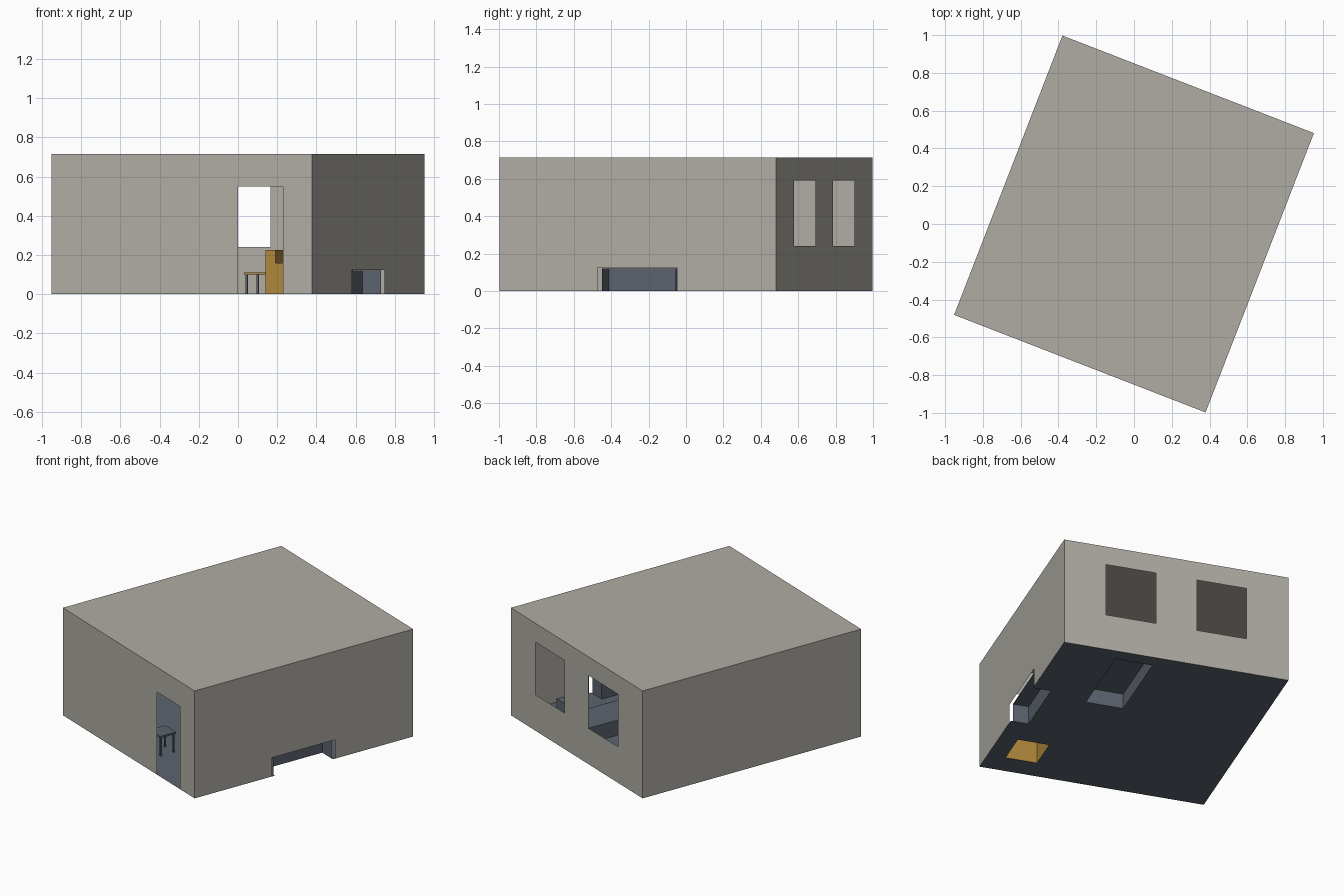
import bpy, bmesh, math
from mathutils import Matrix, Vector

cube = bpy.data.objects.get("Cube")
if cube:
    bpy.data.objects.remove(cube, do_unlink=True)

# House half sizes, height and turn on the ground
HX, HY, H = 0.714, 0.793, 0.715
TURN = Matrix.Rotation(math.radians(-21.2), 4, 'Z')


def material(name, rgb):
    m = bpy.data.materials.new(name)
    m.use_nodes = True
    m.diffuse_color = (*rgb, 1)
    m.node_tree.nodes["Principled BSDF"].inputs["Base Color"].default_value = (*rgb, 1)
    return m


PLASTER = material("grey plaster", (0.43, 0.415, 0.37))
SLATE = material("slate blue", (0.107, 0.127, 0.156))
GOLD = material("golden wood", (0.43, 0.245, 0.045))


def finish(name, bm, mat):
    bmesh.ops.remove_doubles(bm, verts=bm.verts, dist=0.0001)
    bm.transform(TURN)
    mesh = bpy.data.meshes.new(name)
    bm.to_mesh(mesh)
    bm.free()
    mesh.materials.append(mat)
    ob = bpy.data.objects.new(name, mesh)
    bpy.context.collection.objects.link(ob)
    return ob


def panel(name, area, holes, place, mat):
    """Thin sheet split along the hole edges, with the holes left out."""
    rects = [area] + holes
    ss = sorted({s for r in rects for s in (r[0], r[1])})
    ts = sorted({t for r in rects for t in (r[2], r[3])})
    bm = bmesh.new()
    for s0, s1 in zip(ss, ss[1:]):
        for t0, t1 in zip(ts, ts[1:]):
            s, t = (s0 + s1) / 2, (t0 + t1) / 2
            if any(a < s < b and c < t < d for a, b, c, d in holes):
                continue
            ring = [(s0, t0), (s1, t0), (s1, t1), (s0, t1)]
            bm.faces.new([bm.verts.new(place(*p)) for p in ring])
    finish(name, bm, mat)


def sweep(name, profile, along, lo, hi, mat, caps=(True, True)):
    """Bottomless piece: profile (distance, height) swept across the other axis."""
    bm = bmesh.new()

    def row(w):
        return [bm.verts.new((d, w, z) if along == 'x' else (w, d, z)) for d, z in profile]
    a, b = row(lo), row(hi)
    for i in range(len(profile) - 1):
        bm.faces.new([a[i], a[i + 1], b[i + 1], b[i]])
    for ring, cap in zip((a, b), caps):
        if cap:
            bm.faces.new(ring)
    bmesh.ops.recalc_face_normals(bm, faces=bm.faces)
    finish(name, bm, mat)


def box(name, lo, hi, mat):
    lo, hi = Vector(lo), Vector(hi)
    bm = bmesh.new()
    size = Matrix.Diagonal((*(hi - lo), 1))
    bmesh.ops.create_cube(bm, size=1, matrix=Matrix.Translation((lo + hi) / 2) @ size)
    finish(name, bm, mat)


def table(name, x0, x1, y0, y1, top, thick, leg, top_mat):
    box(name + "_top", (x0, y0, top - thick), (x1, y1, top), top_mat)
    inset = 0.006
    for i, x in enumerate((x0 + inset, x1 - inset - leg)):
        for j, y in enumerate((y0 + inset, y1 - inset - leg)):
            box(f"{name}_leg_{i}{j}", (x, y, 0), (x + leg, y + leg, top - thick), SLATE)


# Outer shell: doorway in front, two windows behind, low opening at one side
wide, deep = (-HX, HX, 0, H), (-HY, HY, 0, H)
panel("front_wall", wide, [(0.308, 0.555, 0, 0.55)], lambda s, t: (s, -HY, t), PLASTER)
panel("back_wall", wide, [(-0.447, -0.13, 0.24, 0.59), (0.13, 0.447, 0.24, 0.59)],
      lambda s, t: (-s, HY, t), PLASTER)
panel("left_wall", deep, [(-0.23, 0.226, 0, 0.125)], lambda s, t: (HX, s, t), PLASTER)
panel("right_wall", deep, [], lambda s, t: (-HX, -s, t), PLASTER)
panel("roof", (-HX, HX, -HY, HY), [], lambda s, t: (s, t, H), PLASTER)

# Floor, open under the solid furniture
floor_holes = [(0.60, HX, -0.21, 0.21), (0.12, 0.357, 0.15, 0.70), (0.40, 0.60, -0.64, -0.41)]
panel("floor", (-HX, HX, -HY, HY), floor_holes, lambda s, t: (s, t, 0), SLATE)

# Low cabinet set into the side opening
sweep("low_cabinet", [(-0.21, 0), (-0.21, 0.12), (0.21, 0.12), (0.21, 0)],
      'y', 0.60, 0.70, SLATE, caps=(True, False))

# Bed with a tall headboard
sweep("bed", [(0.70, 0), (0.70, 0.225), (0.65, 0.225), (0.65, 0.10), (0.15, 0.10), (0.15, 0)],
      'y', 0.12, 0.357, SLATE)

# Armchair
sweep("armchair", [(0.40, 0), (0.40, 0.225), (0.453, 0.225), (0.453, 0.16), (0.60, 0.16), (0.60, 0)],
      'x', -0.64, -0.41, GOLD)

# Coffee table and stool
table("coffee_table", 0.168, 0.33, -0.348, -0.17, 0.112, 0.012, 0.01, GOLD)
table("stool", -0.01, 0.105, -0.635, -0.52, 0.135, 0.012, 0.01, SLATE)
